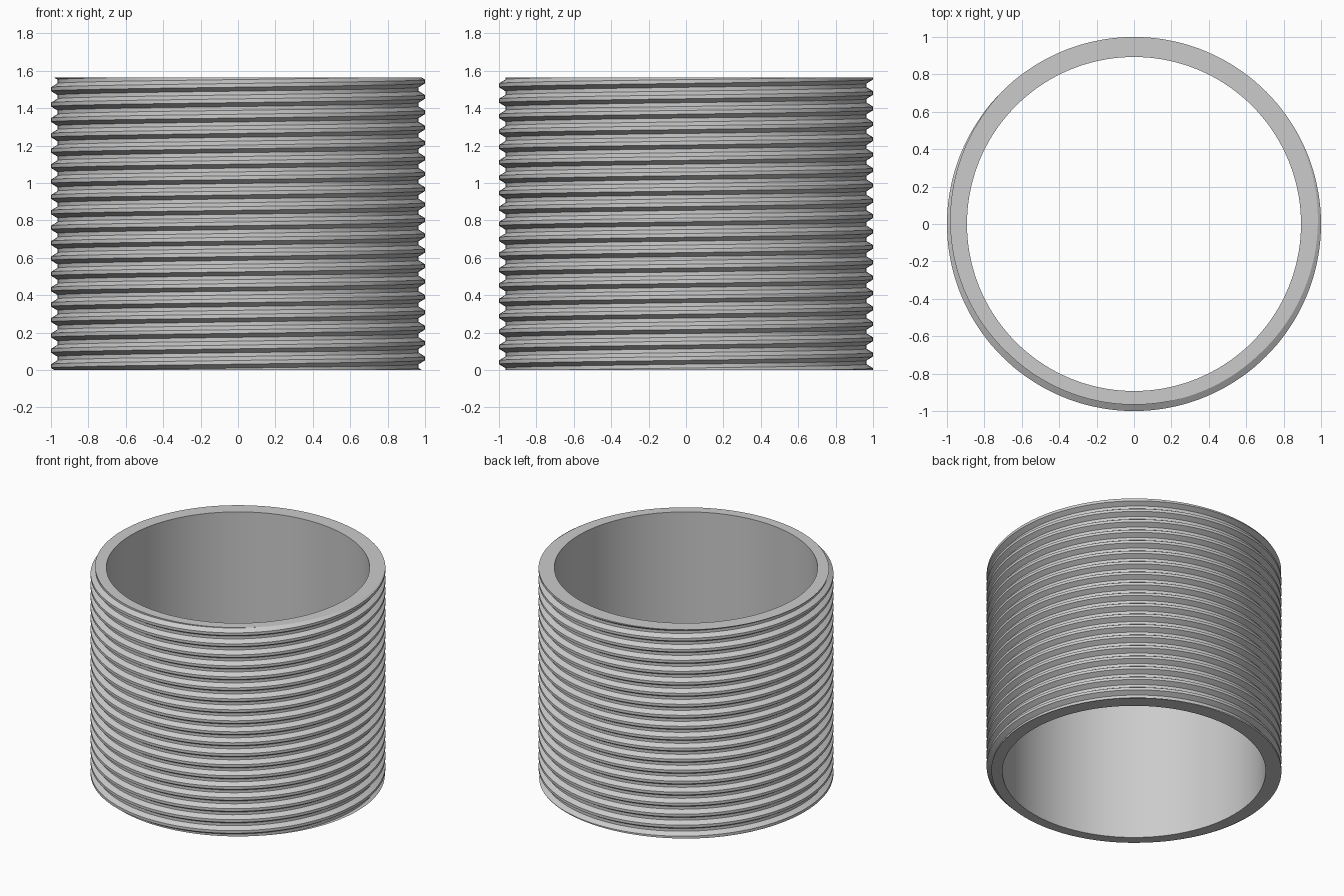
import bpy
import bmesh
from math import cos, sin, pi, radians

cube = bpy.data.objects.get("Cube")
if cube:
    bpy.data.objects.remove(cube, do_unlink=True)

SEGMENTS = 144
HEIGHT = 1.563
TURNS = 19
PITCH = HEIGHT / TURNS
OUTER, ROOT, BORE = 1.0, 0.966, 0.893

# Thread tooth: height offset from the crest centre, radius
TOOTH = [(-0.031, ROOT), (-0.010, OUTER), (0.010, OUTER), (0.031, ROOT)]

metal = bpy.data.materials.new("grey metal")
metal.use_nodes = True
colour = (0.6, 0.6, 0.6, 1)
metal.diffuse_color = colour
metal.node_tree.nodes["Principled BSDF"].inputs["Base Color"].default_value = colour

bm = bmesh.new()


def ring_point(radius, angle, z):
    return bm.verts.new((radius * cos(angle), radius * sin(angle), z))


# Right-hand helical thread, running past both ends
rows = [(k * PITCH + dz, r) for k in range(-2, TURNS + 3) for dz, r in TOOTH]
columns = []
for i in range(SEGMENTS):
    turn = i / SEGMENTS
    columns.append([ring_point(r, 2 * pi * turn, z + PITCH * (turn - 0.25))
                    for z, r in rows])
# One full turn lands one tooth higher on the first column
columns.append(columns[0][len(TOOTH):])
for a, b in zip(columns, columns[1:]):
    for j in range(len(rows) - len(TOOTH) - 1):
        bm.faces.new((a[j], b[j], b[j + 1], a[j + 1]))

# Trim the thread flat at both ends and close each end with an annular face
for z, side in ((0, -1), (HEIGHT, 1)):
    bmesh.ops.bisect_plane(bm, geom=bm.verts[:] + bm.edges[:] + bm.faces[:],
                           dist=1e-6, plane_co=(0, 0, z),
                           plane_no=(0, 0, side), clear_outer=True)
    rim = [e for e in bm.edges if e.is_boundary
           and all(abs(v.co.z - z) < 1e-4 for v in e.verts)]
    made = bmesh.ops.extrude_edge_only(bm, edges=rim)["geom"]
    for v in made:
        if isinstance(v, bmesh.types.BMVert):
            scale = BORE / v.co.xy.length
            v.co = (v.co.x * scale, v.co.y * scale, z)
    for f in made:
        if isinstance(f, bmesh.types.BMFace):
            f.normal_update()
            if f.normal.z * side < 0:
                f.normal_flip()

# Smooth inner bore
bore = [[ring_point(BORE, 2 * pi * i / SEGMENTS, z) for z in (0, HEIGHT)]
        for i in range(SEGMENTS)]
for i in range(SEGMENTS):
    a, b = bore[i - 1], bore[i]
    bm.faces.new((a[0], a[1], b[1], b[0]))

mesh = bpy.data.meshes.new("threaded_pipe")
bm.to_mesh(mesh)
bm.free()
mesh.materials.append(metal)
pipe = bpy.data.objects.new("threaded_pipe", mesh)
bpy.context.collection.objects.link(pipe)

bpy.ops.object.select_all(action="DESELECT")
pipe.select_set(True)
bpy.context.view_layer.objects.active = pipe
bpy.ops.object.shade_smooth_by_angle(angle=radians(30))
